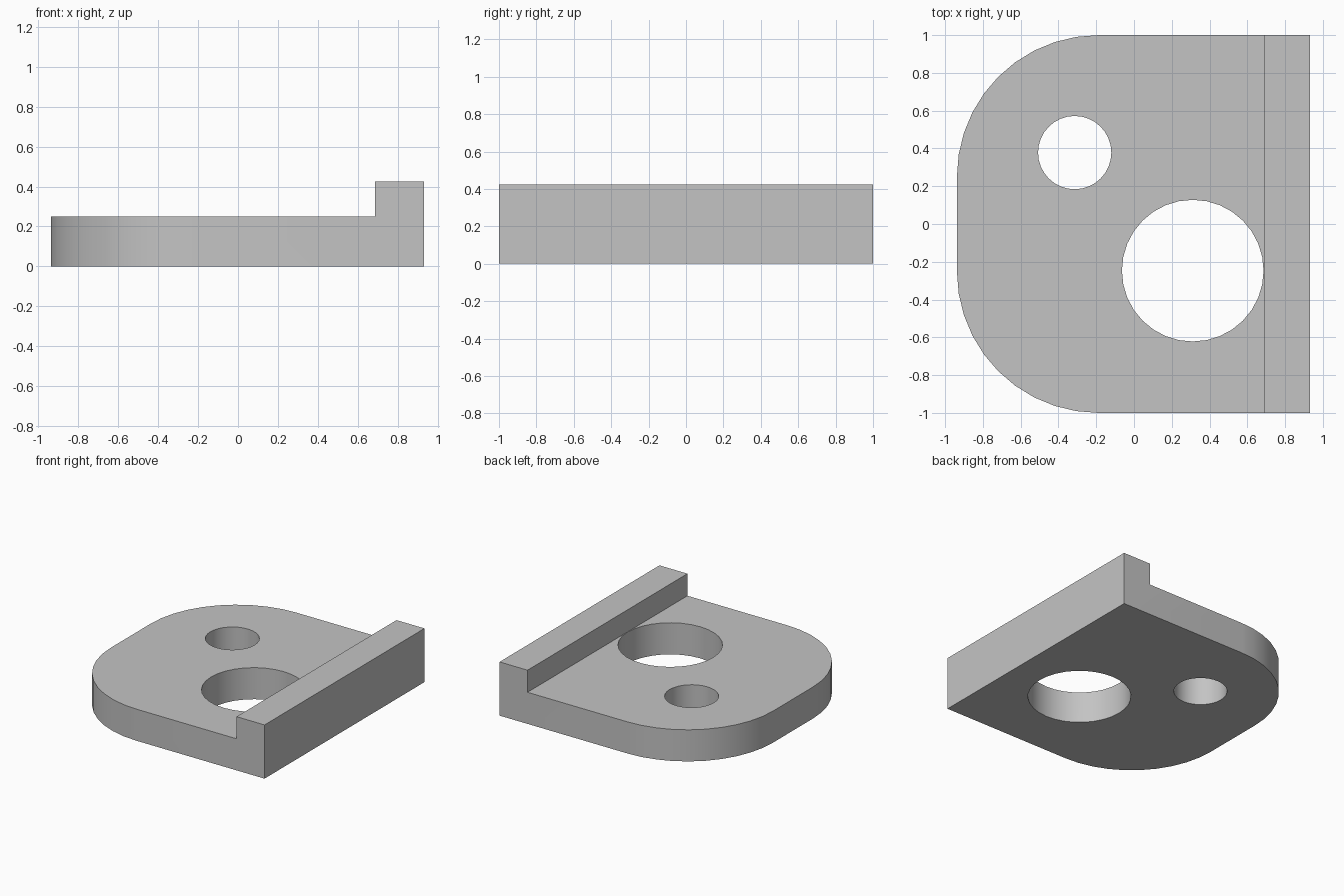
import bpy
import bmesh
from math import radians

if "Cube" in bpy.data.objects:
    bpy.data.objects.remove(bpy.data.objects["Cube"], do_unlink=True)

LEFT, RIGHT, HALF_DEPTH = -0.9375, 0.9325, 1.0
PLATE_TOP, LIP_TOP, LIP_X = 0.25, 0.425, 0.6875
CORNER_RADIUS = 0.75

grey = bpy.data.materials.new("plain grey")
grey.use_nodes = True
colour = (0.55, 0.55, 0.55, 1)
grey.diffuse_color = colour
grey.node_tree.nodes["Principled BSDF"].inputs["Base Color"].default_value = colour

# Bracket body: L-shaped side profile swept from front to back
bm = bmesh.new()
profile = [(LEFT, 0), (RIGHT, 0), (RIGHT, LIP_TOP), (LIP_X, LIP_TOP),
           (LIP_X, PLATE_TOP), (LEFT, PLATE_TOP)]
side = bm.faces.new([bm.verts.new((x, -HALF_DEPTH, z)) for x, z in profile])
swept = bmesh.ops.extrude_face_region(bm, geom=[side])["geom"]
bmesh.ops.translate(bm, vec=(0, 2 * HALF_DEPTH, 0),
                    verts=[v for v in swept if isinstance(v, bmesh.types.BMVert)])

# Large rounded corners on the left end
corners = [e for e in bm.edges
           if all(abs(v.co.x - LEFT) < 0.001 for v in e.verts)
           and abs(e.verts[0].co.z - e.verts[1].co.z) > 0.1]
bmesh.ops.bevel(bm, geom=corners, offset=CORNER_RADIUS, segments=10,
                profile=0.5, affect='EDGES')
bmesh.ops.recalc_face_normals(bm, faces=bm.faces)
mesh = bpy.data.meshes.new("bracket_plate")
bm.to_mesh(mesh)
bm.free()
plate = bpy.data.objects.new("bracket_plate", mesh)
bpy.context.collection.objects.link(plate)
mesh.materials.append(grey)


# Through holes
def drill(name, x, y, radius):
    bpy.ops.mesh.primitive_cylinder_add(vertices=32, radius=radius, depth=1,
                                        location=(x, y, 0.2))
    cutter = bpy.context.object
    cutter.name = name
    cutter.data.materials.append(grey)
    bpy.ops.object.select_all(action='DESELECT')
    plate.select_set(True)
    bpy.context.view_layer.objects.active = plate
    cut = plate.modifiers.new(name, 'BOOLEAN')
    cut.object = cutter
    cut.solver = 'EXACT'
    bpy.ops.object.modifier_apply(modifier=cut.name)
    bpy.data.objects.remove(cutter, do_unlink=True)


drill("large_hole", 0.311, -0.247, 0.375)
drill("small_hole", -0.314, 0.378, 0.194)

bpy.ops.object.shade_smooth_by_angle(angle=radians(30))
